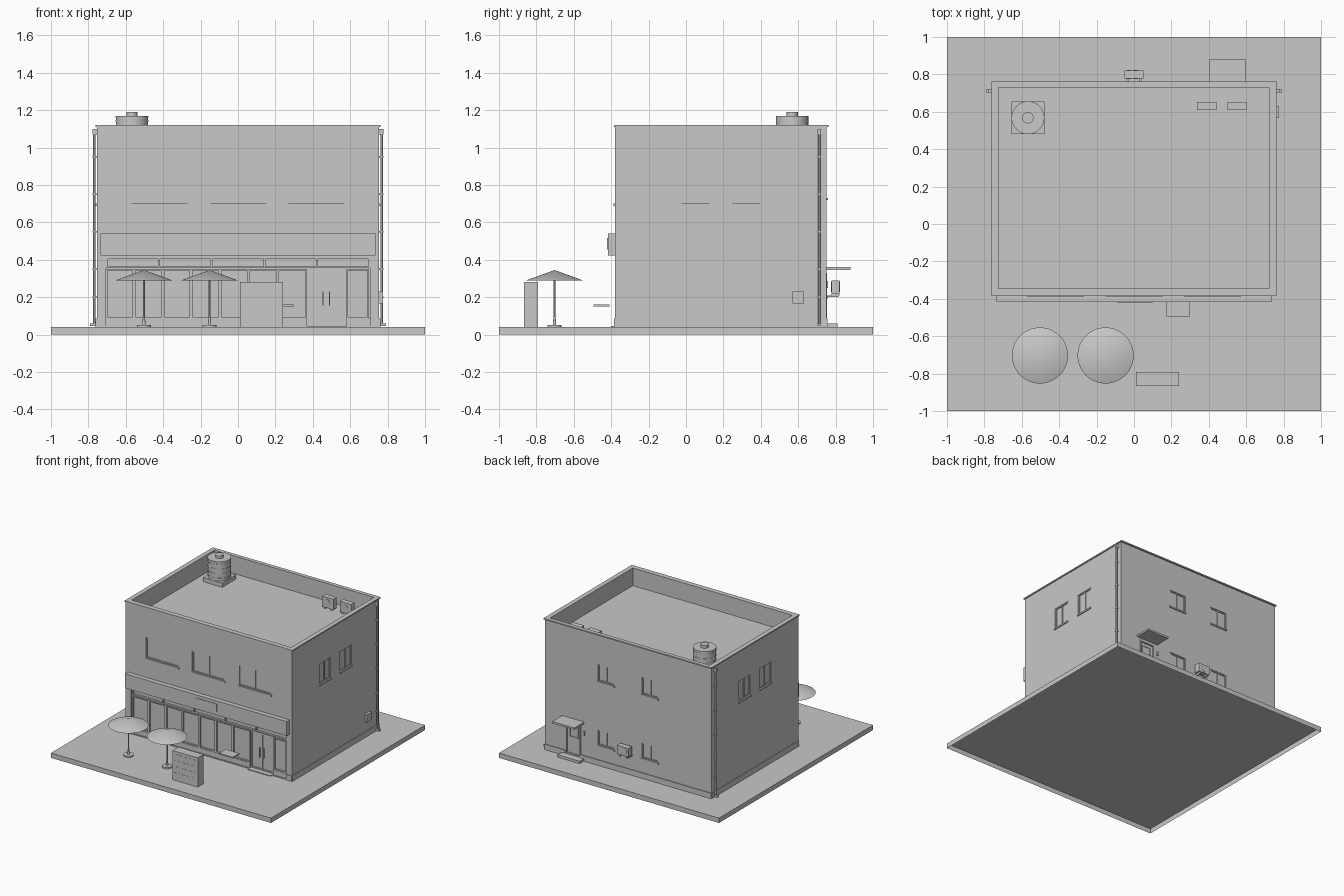
import bpy, bmesh, math
from mathutils import Matrix, Vector

cube = bpy.data.objects.get("Cube")
if cube:
    bpy.data.objects.remove(cube, do_unlink=True)

grey = bpy.data.materials.new("plain_grey")
grey.use_nodes = True
grey.diffuse_color = (0.58, 0.58, 0.58, 1)
grey.node_tree.nodes["Principled BSDF"].inputs["Base Color"].default_value = (0.58, 0.58, 0.58, 1)

GROUND, ROOF, TOP = 0.04, 0.975, 1.12
WX, FRONT, BACK = 0.755, -0.38, 0.75


def make(name, bm, smooth=False):
    mesh = bpy.data.meshes.new(name)
    bm.to_mesh(mesh)
    bm.free()
    mesh.materials.append(grey)
    ob = bpy.data.objects.new(name, mesh)
    bpy.context.collection.objects.link(ob)
    if smooth:
        bpy.ops.object.select_all(action='DESELECT')
        ob.select_set(True)
        bpy.context.view_layer.objects.active = ob
        bpy.ops.object.shade_smooth_by_angle()
    return ob


def add_box(bm, x, y, z):
    size = Vector((x[1] - x[0], y[1] - y[0], z[1] - z[0]))
    mid = Vector((x[0] + x[1], y[0] + y[1], z[0] + z[1])) / 2
    bmesh.ops.create_cube(bm, size=1, matrix=Matrix.Translation(mid) @ Matrix.Diagonal(size).to_4x4())


def add_cyl(bm, x, y, z0, z1, r, r2=None, sides=32, caps=True):
    bmesh.ops.create_cone(bm, cap_ends=caps, segments=sides, radius1=r, radius2=r if r2 is None else r2,
                          depth=z1 - z0, matrix=Matrix.Translation((x, y, (z0 + z1) / 2)))


def wall_box(bm, side, u, z, d):
    """Box on a wall: u runs along the wall, d is distance outward from it."""
    if side == "front":
        add_box(bm, u, (FRONT - d[1], FRONT - d[0]), z)
    elif side == "back":
        add_box(bm, u, (BACK + d[0], BACK + d[1]), z)
    elif side == "right":
        add_box(bm, (-WX - d[1], -WX - d[0]), u, z)
    else:
        add_box(bm, (WX + d[0], WX + d[1]), u, z)


def box(name, x, y, z):
    bm = bmesh.new()
    add_box(bm, x, y, z)
    return make(name, bm)


def plate(name, side, u, z, d):
    bm = bmesh.new()
    wall_box(bm, side, u, z, d)
    return make(name, bm)


def frame(bm, side, u, z, d, w, bars=()):
    """Rectangular frame with optional upright bars."""
    wall_box(bm, side, u, (z[0], z[0] + w), d)
    wall_box(bm, side, u, (z[1] - w, z[1]), d)
    for c in (u[0] + w / 2, u[1] - w / 2, *bars):
        wall_box(bm, side, (c - w / 2, c + w / 2), (z[0] + w, z[1] - w), d)


# Pavement slab, open underneath
bm = bmesh.new()
add_box(bm, (-1, 1), (-1, 1), (0, GROUND))
underside = [f for f in bm.faces if f.calc_center_median().z < 0.001]
bmesh.ops.delete(bm, geom=underside, context='FACES_ONLY')
make("pavement", bm)

# Building shell with shallow openings
walls = box("walls", (-WX, WX), (FRONT, BACK), (GROUND, TOP - 0.01))

windows = [("front", (c - 0.15, c + 0.15), (0.7, 0.87)) for c in (-0.42, 0, 0.42)]
for side in ("left", "right"):
    windows += [(side, (c - 0.075, c + 0.075), (0.7, 0.87)) for c in (0.05, 0.32)]
for c in (-0.2, 0.2):
    windows += [("back", (c - 0.075, c + 0.075), z) for z in ((0.73, 0.87), (0.205, 0.33))]
SHOP_U, SHOP_Z = (-0.705, 0.705), (0.045, 0.415)
DOOR_U, DOOR_Z = (0.43, 0.57), (0.06, 0.33)

bm = bmesh.new()
add_box(bm, (-0.725, 0.725), (FRONT + 0.035, BACK - 0.02), (ROOF, TOP + 0.1))
for side, u, z in windows:
    wall_box(bm, side, u, z, (-0.01, 0.05))
wall_box(bm, "front", SHOP_U, SHOP_Z, (-0.025, 0.05))
wall_box(bm, "back", DOOR_U, DOOR_Z, (-0.01, 0.05))
cutter = make("opening_cutter", bm)
cutter.hide_render = True
cut = walls.modifiers.new("openings", 'BOOLEAN')
cut.operation, cut.solver, cut.object = 'DIFFERENCE', 'EXACT', cutter
bpy.context.view_layer.objects.active = walls
bpy.ops.object.modifier_apply(modifier=cut.name)
bpy.data.objects.remove(cutter, do_unlink=True)

# Window frames and sills
bm = bmesh.new()
sills = bmesh.new()
for side, u, z in windows:
    frame(bm, side, u, z, (-0.01, -0.004), 0.008, [(u[0] + u[1]) / 2])
    wall_box(sills, side, (u[0] - 0.003, u[1] + 0.003), (z[0] - 0.012, z[0]), (-0.009, 0.008))
make("window_frames", bm)
make("window_sills", sills)

# Parapet coping
bm = bmesh.new()
cop_z, out_x, in_x = (TOP - 0.01, TOP), WX + 0.008, 0.725
add_box(bm, (-out_x, out_x), (FRONT - 0.006, FRONT + 0.035), cop_z)
add_box(bm, (-out_x, out_x), (BACK - 0.02, BACK + 0.012), cop_z)
for s in (-1, 1):
    add_box(bm, sorted((s * in_x, s * out_x)), (FRONT + 0.035, BACK - 0.02), cop_z)
make("coping", bm)

# Plinth around the sides, back and front piers
bm = bmesh.new()
for side in ("left", "right"):
    wall_box(bm, side, (FRONT, BACK), (GROUND, 0.085), (0, 0.006))
for u in ((-WX, DOOR_U[0]), (DOOR_U[1], WX)):
    wall_box(bm, "back", u, (GROUND, 0.085), (0, 0.006))
for u in ((-WX, SHOP_U[0]), (SHOP_U[1], WX)):
    wall_box(bm, "front", u, (GROUND, 0.085), (0, 0.005))
make("plinth", bm)

# Shop front: transom lights, glazed panels and double door
bm = bmesh.new()
step = (SHOP_U[1] - SHOP_U[0]) / 5
frame(bm, "front", SHOP_U, (0.355, SHOP_Z[1]), (-0.025, -0.008), 0.01,
      [SHOP_U[0] + step * i for i in range(1, 5)])
edges = [-0.705, -0.555, -0.4, -0.25, -0.095, 0.055, 0.21, 0.37]
for a, b in zip(edges, edges[1:]):
    frame(bm, "front", (a, b), (0.085, 0.35), (-0.025, -0.01), 0.008)
frame(bm, "front", (0.58, 0.7), (0.085, 0.35), (-0.025, -0.01), 0.008)
frame(bm, "front", (0.372, 0.578), (0.047, 0.35), (-0.025, -0.019), 0.01, [0.472])
for u in ((SHOP_U[0], 0.37), (0.58, SHOP_U[1])):
    wall_box(bm, "front", u, (GROUND, 0.085), (-0.025, -0.008))
make("shop_front", bm)
bm = bmesh.new()
for c in (0.455, 0.49):
    wall_box(bm, "front", (c - 0.003, c + 0.003), (0.155, 0.23), (-0.02, -0.004))
make("door_handles", bm)
plate("door_mat", "front", (0.37, 0.575), (GROUND, 0.046), (-0.02, 0.02))
plate("serving_shelf", "front", (0.175, 0.3), (0.15, 0.16), (0.03, 0.115))
plate("fascia", "front", (-0.735, 0.735), (0.422, 0.54), (0, 0.038))
plate("fascia_panel", "front", (-0.09, 0.1), (0.455, 0.515), (0.038, 0.042))

# Back door, canopy, step and wall lamp
bm = bmesh.new()
frame(bm, "back", DOOR_U, DOOR_Z, (-0.01, 0.003), 0.01)
frame(bm, "back", (0.46, 0.54), (0.2, 0.3), (-0.01, -0.005), 0.008)
make("back_door_frame", bm)
plate("back_canopy", "back", (0.4, 0.6), (0.345, 0.36), (0, 0.13))
plate("back_step", "back", (0.4, 0.6), (GROUND, 0.06), (0, 0.06))
plate("back_lamp", "back", (0.395, 0.41), (0.25, 0.285), (0, 0.008))
plate("meter_box", "left", (0.57, 0.63), (0.165, 0.23), (0, 0.02))


# Cooling units on the back wall and the roof
def cooler(name, x, y, z):
    bm = bmesh.new()
    add_box(bm, x, y, (z[0] + 0.012, z[1]))
    w = x[1] - x[0]
    for c in (x[0] + 0.2 * w, x[1] - 0.2 * w):
        add_box(bm, (c - 0.005, c + 0.005), y, (z[0], z[0] + 0.012))
    m = Matrix.Translation((x[0] + 0.4 * w, (y[0] + y[1]) / 2, (z[0] + z[1] + 0.012) / 2))
    bmesh.ops.create_cone(bm, cap_ends=True, segments=20, radius1=0.028, radius2=0.028,
                          depth=y[1] - y[0] + 0.003, matrix=m @ Matrix.Rotation(math.pi / 2, 4, 'X'))
    make(name, bm)


cooler("wall_cooler", (-0.052, 0.052), (0.777, 0.822), (0.208, 0.29))
bm = bmesh.new()
for c in (-0.035, 0.035):
    wall_box(bm, "back", (c - 0.005, c + 0.005), (0.2, 0.208), (0, 0.065))
make("wall_cooler_brackets", bm)
for i, x in enumerate((0.338, 0.5)):
    cooler(f"roof_cooler_{i + 1}", (x, x + 0.103), (0.61, 0.652), (ROOF, 1.073))

# Cooling tower on the roof
tx, ty = -0.567, 0.568
box("tower_base", (tx - 0.088, tx + 0.088), (ty - 0.088, ty + 0.088), (ROOF, 1.01))
bm = bmesh.new()
add_cyl(bm, tx, ty, 1.01, 1.165, 0.086)
for i in range(4):
    add_cyl(bm, tx, ty, 1.025 + 0.038 * i, 1.033 + 0.038 * i, 0.088)
add_cyl(bm, tx, ty, 1.16, 1.168, 0.088)
add_cyl(bm, tx, ty, 1.165, 1.19, 0.03)
make("cooling_tower", bm, True)

# Downpipes with brackets and foot
for side, s in (("left", 1), ("right", -1)):
    bm = bmesh.new()
    add_cyl(bm, s * (WX + 0.014), 0.712, 0.06, 1.09, 0.007, sides=12)
    wall_box(bm, side, (0.702, 0.722), (1.07, 1.1), (0, 0.022))
    wall_box(bm, side, (0.704, 0.72), (0.045, 0.06), (0.006, 0.035))
    for z in (0.2, 0.35, 0.55, 0.75, 0.95):
        wall_box(bm, side, (0.704, 0.72), (z - 0.004, z + 0.004), (0, 0.022))
    make(f"{side}_downpipe", bm, True)

# Parasols
py = -0.703
for i, x in enumerate((-0.503, -0.152)):
    bm = bmesh.new()
    add_cyl(bm, x, py, 0.29, 0.345, 0.15, 0, sides=40, caps=False)
    make(f"parasol_canopy_{i + 1}", bm, True)
    bm = bmesh.new()
    add_cyl(bm, x, py, GROUND, 0.05, 0.038)
    add_cyl(bm, x, py, 0.05, 0.09, 0.009, 0.006, sides=12)
    add_cyl(bm, x, py, 0.05, 0.34, 0.005, sides=12)
    make(f"parasol_stand_{i + 1}", bm, True)

# Free-standing cabinet with a panelled front
box("cabinet", (0.01, 0.24), (-0.865, -0.79), (GROUND, 0.28))
bm = bmesh.new()
for row in range(4):
    for col in range(3):
        x, z = 0.025 + 0.07 * col, 0.07 + 0.05 * row
        add_box(bm, (x, x + 0.06), (-0.8665, -0.865), (z, z + 0.035))
make("cabinet_panels", bm)
